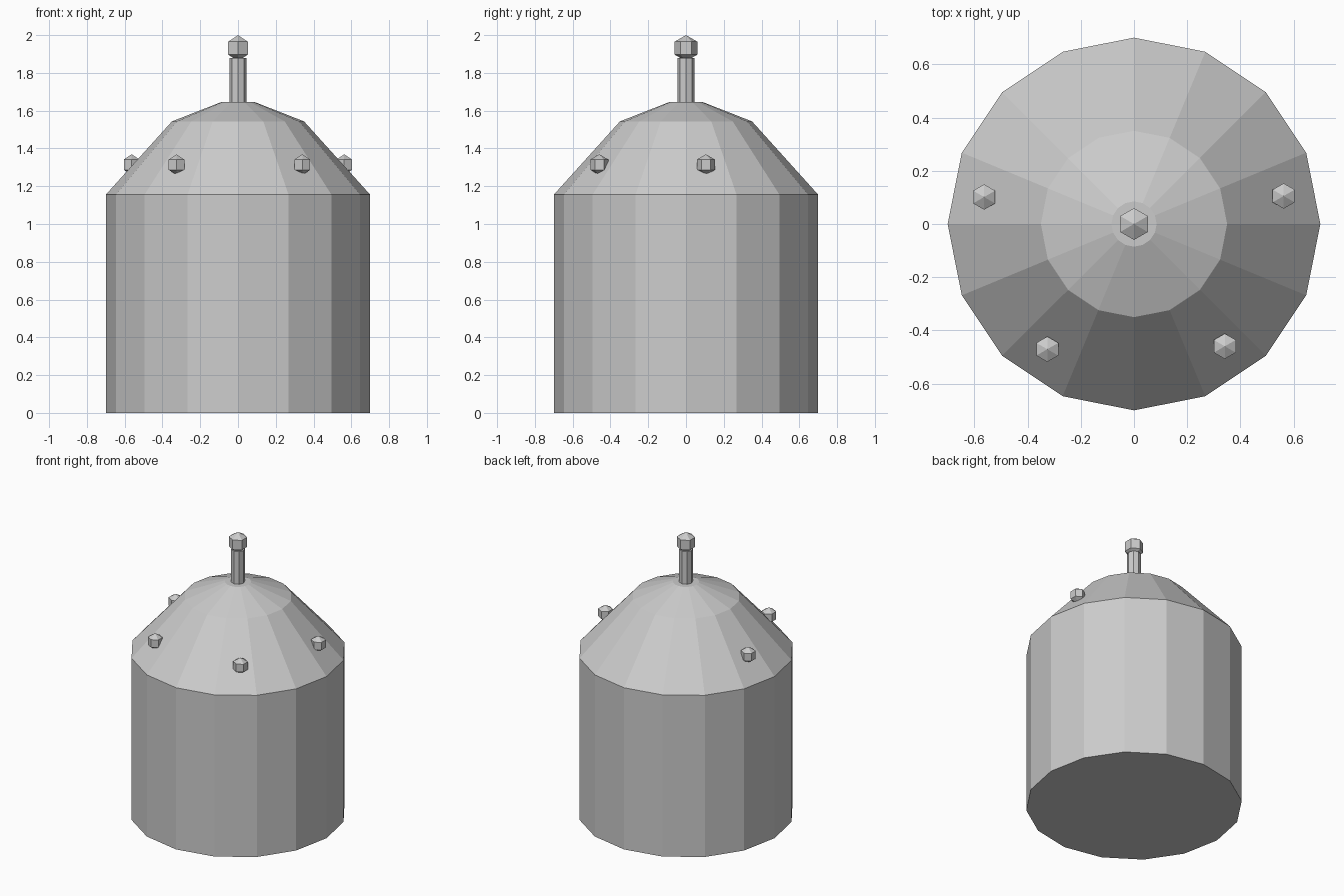
import bpy
from math import cos, sin, radians, pi

if "Cube" in bpy.data.objects:
    bpy.data.objects.remove(bpy.data.objects["Cube"])


def revolve(name, profile, sides, loc=(0, 0, 0), turn=0.0):
    """Closed flat-faced solid from (radius, z) rings; radius 0 makes a pole."""
    verts, rings, faces = [], [], []
    for r, z in profile:
        n = 1 if r == 0 else sides
        start = len(verts)
        for i in range(n):
            a = turn + 2 * pi * i / sides
            verts.append((r * cos(a), r * sin(a), z))
        rings.append([start + i % n for i in range(sides)])
    for lo, hi in zip(rings, rings[1:]):
        for i in range(sides):
            j = (i + 1) % sides
            quad = [lo[i], lo[j], hi[j], hi[i]]
            faces.append(list(dict.fromkeys(quad)))
    if profile[0][0] > 0:
        faces.append(rings[0][::-1])
    if profile[-1][0] > 0:
        faces.append(rings[-1])
    mesh = bpy.data.meshes.new(name)
    mesh.from_pydata(verts, [], faces)
    mesh.update()
    ob = bpy.data.objects.new(name, mesh)
    ob.location = loc
    bpy.context.collection.objects.link(ob)
    return ob


def knob(name, r, loc):
    """Six-sided low-poly ball with a point at each pole."""
    ring = r * cos(radians(30))
    return revolve(name, [(0, -r), (ring, -r / 2), (ring, r / 2), (0, r)],
                   6, loc, pi / 2)


# Cylindrical body and faceted dome
revolve("body", [(0.70, 0), (0.70, 1.155)], 16)
revolve("dome", [(0.70, 1.155), (0.35, 1.543), (0.085, 1.647)], 16)

# Top stem with its ball
revolve("stem", [(0.045, 1.60), (0.045, 1.88)], 8)
knob("stem_ball", 0.069, (0, 0, 1.931))

# Studs spread around the dome
for i, angle in enumerate((10.6, 169.8, 235.3, 306.6)):
    a = radians(angle)
    knob(f"stud_{i + 1}", 0.055, (0.572 * cos(a), 0.572 * sin(a), 1.314))
